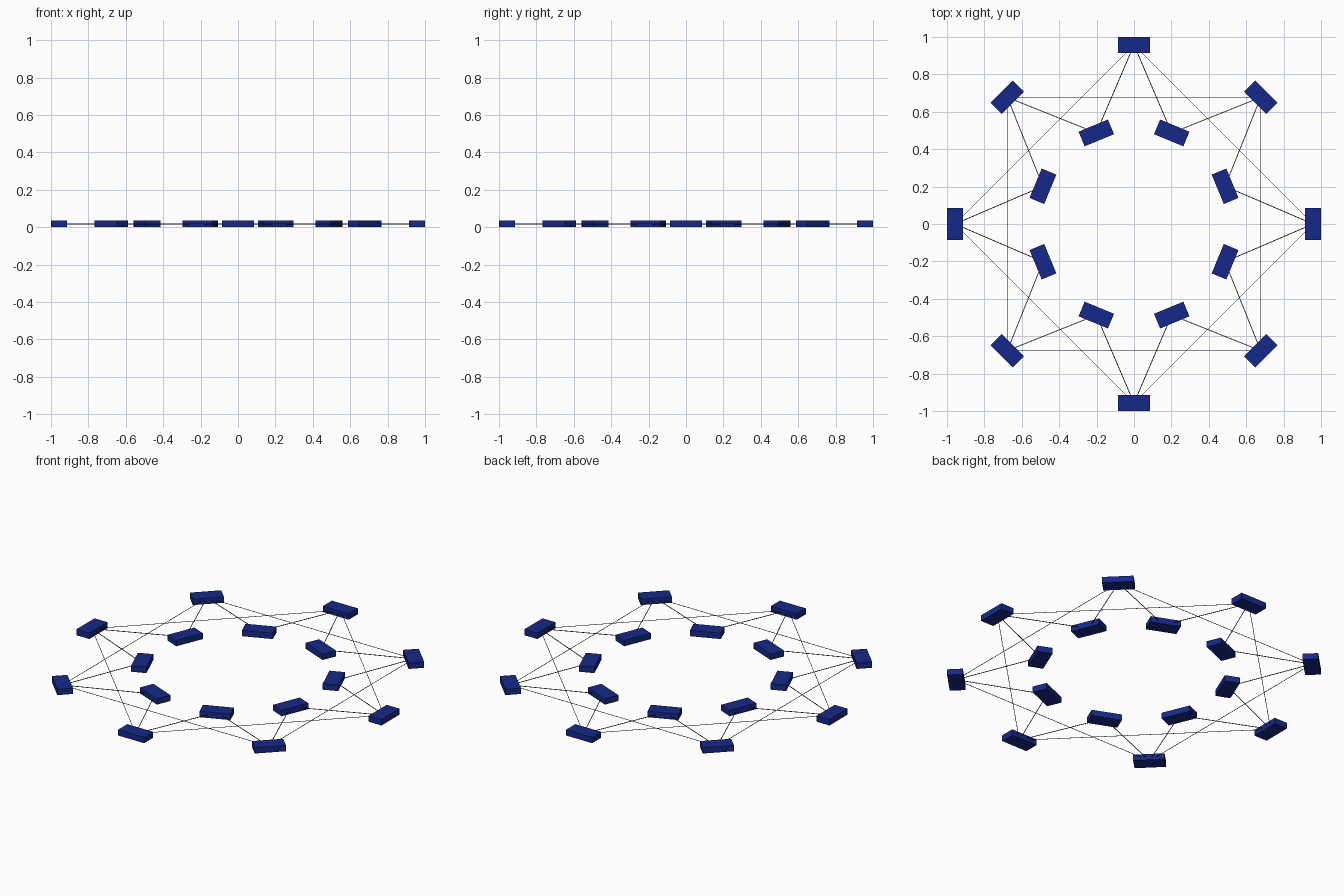
import bpy
from math import sin, cos, pi
from mathutils import Vector

if "Cube" in bpy.data.objects:
    bpy.data.objects.remove(bpy.data.objects["Cube"])

H = 0.035                       # block height
BLOCK = (0.17, 0.085, H)        # tangential, radial, vertical
R_OUT, R_IN = 0.9575, 0.527


def material(name, rgb):
    m = bpy.data.materials.new(name)
    m.diffuse_color = (*rgb, 1)
    m.use_nodes = True
    m.node_tree.nodes["Principled BSDF"].inputs["Base Color"].default_value = m.diffuse_color
    return m


blue = material("deep_blue", (0.008, 0.022, 0.25))
dark = material("dark_wire", (0.03, 0.03, 0.03))


def ring_point(radius, step):
    a = step * pi / 8
    return Vector((radius * cos(a), radius * sin(a), H / 2))


def block(name, radius, step):
    bpy.ops.mesh.primitive_cube_add(size=1, location=ring_point(radius, step),
                                    rotation=(0, 0, step * pi / 8 + pi / 2))
    ob = bpy.context.object
    ob.name = name
    ob.scale = BLOCK
    ob.data.materials.append(blue)


def wire(name, a, b, r):
    d = b - a
    bpy.ops.mesh.primitive_cylinder_add(vertices=8, radius=r, depth=d.length,
                                        location=(a + b) / 2)
    ob = bpy.context.object
    ob.name = name
    ob.rotation_euler = d.to_track_quat('Z', 'Y').to_euler()
    ob.data.materials.append(dark)
    bpy.ops.object.shade_smooth_by_angle()


for i in range(8):
    s = 2 * i
    # Outer ring on the eighths, inner ring halfway between
    block(f"outer_block_{i}", R_OUT, s)
    block(f"inner_block_{i}", R_IN, s + 1)
    # Each outer block links to its two nearest inner blocks
    for side in (-1, 1):
        wire(f"inner_link_{i}_{'right' if side < 0 else 'left'}",
             ring_point(R_OUT, s), ring_point(R_IN, s + side), 0.002)
    # Two crossed squares joining every second outer block
    wire(f"outer_link_{i}", ring_point(R_OUT, s), ring_point(R_OUT, s + 4), 0.0015)
